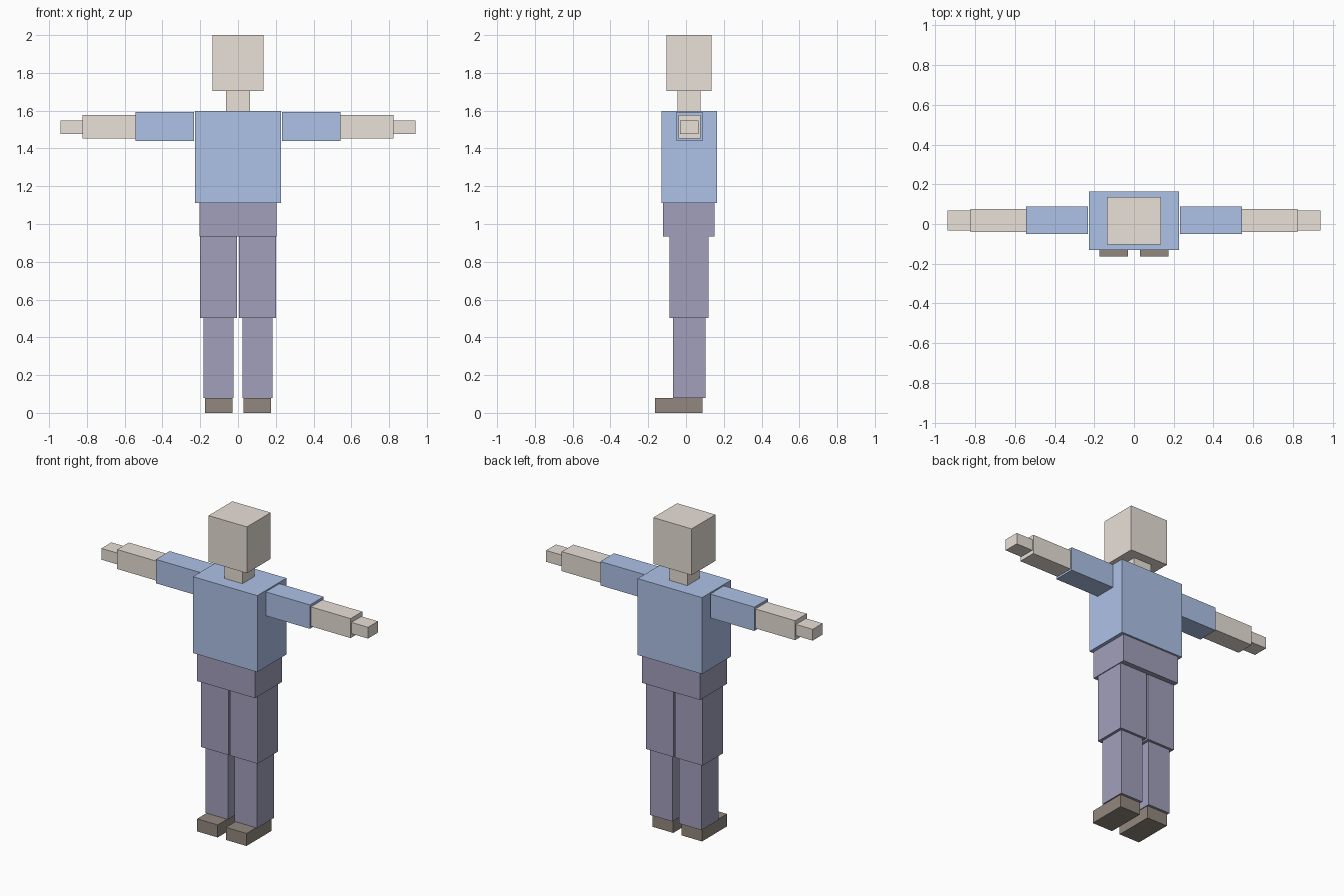
import bpy
import bmesh
from mathutils import Vector

if "Cube" in bpy.data.objects:
    bpy.data.objects.remove(bpy.data.objects["Cube"])


def material(name, rgb):
    m = bpy.data.materials.new(name)
    m.diffuse_color = (*rgb, 1.0)
    m.use_nodes = True
    m.node_tree.nodes["Principled BSDF"].inputs["Base Color"].default_value = m.diffuse_color
    return m


SKIN = material("skin", (0.82, 0.75, 0.69))
SHIRT = material("shirt_blue", (0.42, 0.54, 0.80))
TROUSERS = material("trouser_purple", (0.36, 0.35, 0.50))
SHOE = material("shoe_brown", (0.29, 0.25, 0.21))


def box(name, x, y, z, mat):
    """Box spanning the given (min, max) range on each axis."""
    lo, hi = Vector((x[0], y[0], z[0])), Vector((x[1], y[1], z[1]))
    bm = bmesh.new()
    bmesh.ops.create_cube(bm, size=1.0)
    bmesh.ops.scale(bm, vec=hi - lo, verts=bm.verts)
    mesh = bpy.data.meshes.new(name)
    bm.to_mesh(mesh)
    bm.free()
    mesh.materials.append(mat)
    obj = bpy.data.objects.new(name, mesh)
    obj.location = (lo + hi) / 2
    bpy.context.collection.objects.link(obj)


def centred(name, half_width, y, z, mat):
    box(name, (-half_width, half_width), y, z, mat)


def pair(name, x, y, z, mat):
    box("left_" + name, x, y, z, mat)
    box("right_" + name, (-x[1], -x[0]), y, z, mat)


# Head and trunk
centred("head", 0.135, (-0.103, 0.136), (1.705, 2.0), SKIN)
centred("neck", 0.063, (-0.045, 0.077), (1.597, 1.705), SKIN)
centred("torso", 0.227, (-0.13, 0.163), (1.11, 1.597), SHIRT)
centred("hips", 0.205, (-0.121, 0.151), (0.934, 1.11), TROUSERS)

# Arms, stretched sideways
pair("upper_arm", (0.232, 0.543), (-0.051, 0.087), (1.44, 1.592), SHIRT)
pair("forearm", (0.543, 0.823), (-0.041, 0.076), (1.452, 1.576), SKIN)
pair("hand", (0.823, 0.94), (-0.033, 0.067), (1.477, 1.549), SKIN)

# Legs and feet
pair("thigh", (0.006, 0.20), (-0.087, 0.119), (0.502, 0.934), TROUSERS)
pair("shin", (0.024, 0.182), (-0.068, 0.103), (0.08, 0.502), TROUSERS)
pair("foot", (0.029, 0.174), (-0.163, 0.087), (0.0, 0.08), SHOE)
